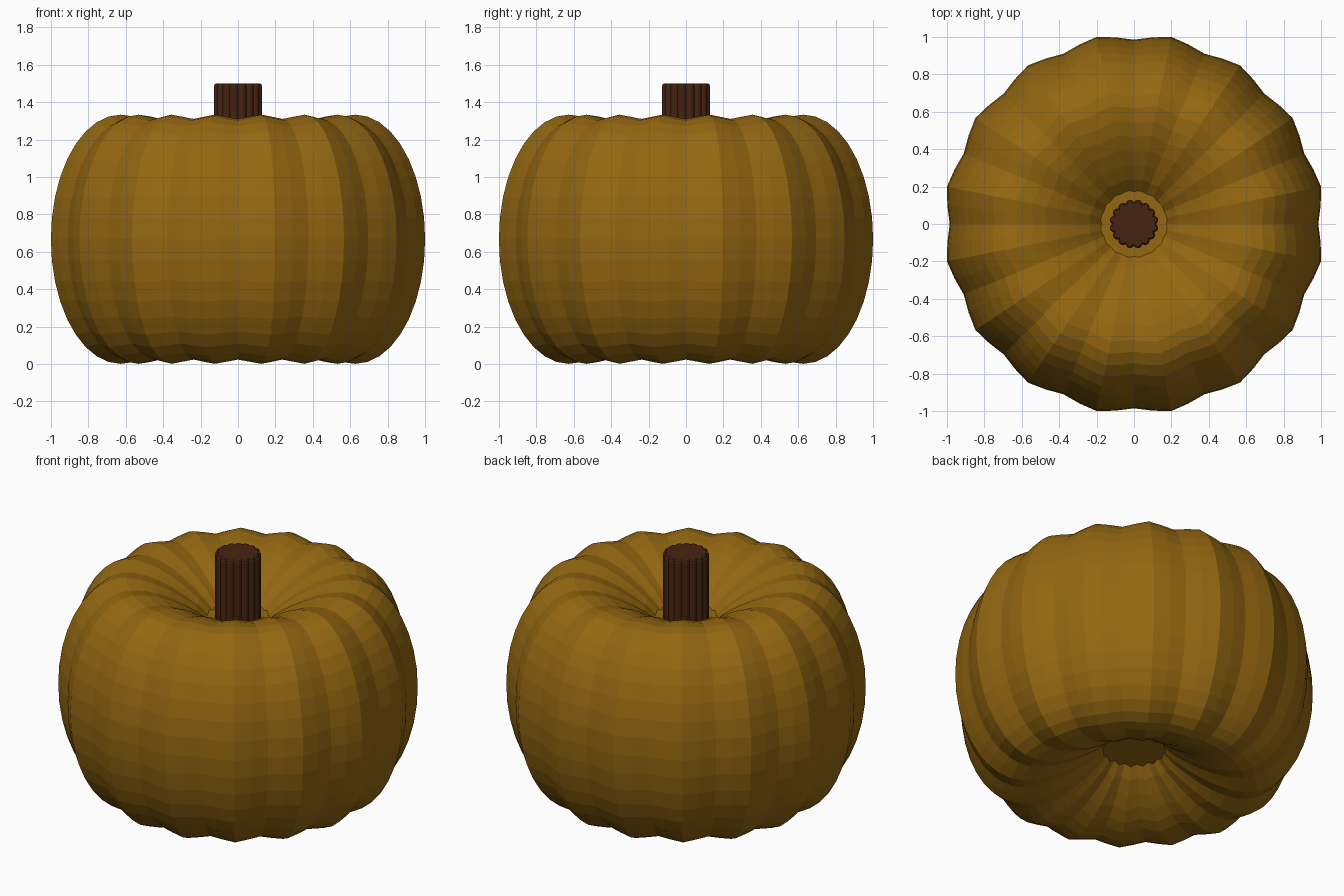
import bpy, bmesh, math

if "Cube" in bpy.data.objects:
    bpy.data.objects.remove(bpy.data.objects["Cube"])

LOBES = 16
MID_Z = 0.667


def material(name, color):
    m = bpy.data.materials.new(name)
    m.diffuse_color = (*color, 1)
    m.use_nodes = True
    m.node_tree.nodes["Principled BSDF"].inputs["Base Color"].default_value = m.diffuse_color
    return m


def lathe(name, rings, segments, mat):
    """Skin rings (functions of angle giving radius, height) and cap both ends."""
    bm = bmesh.new()
    loops = []
    for ring in rings:
        loop = []
        for i in range(segments):
            a = 2 * math.pi * i / segments
            r, z = ring(a)
            loop.append(bm.verts.new((r * math.cos(a), r * math.sin(a), z)))
        loops.append(loop)
    for lo, hi in zip(loops, loops[1:]):
        for i in range(segments):
            j = (i + 1) % segments
            bm.faces.new((lo[i], lo[j], hi[j], hi[i]))
    bm.faces.new(loops[0][::-1])
    bm.faces.new(loops[-1])
    bmesh.ops.recalc_face_normals(bm, faces=bm.faces)
    mesh = bpy.data.meshes.new(name)
    bm.to_mesh(mesh)
    bm.free()
    mesh.materials.append(mat)
    obj = bpy.data.objects.new(name, mesh)
    bpy.context.collection.objects.link(obj)
    return obj


orange = material("dull orange", (0.296, 0.136, 0.0056))
brown = material("dark brown", (0.061, 0.018, 0.006))


# Body: rounded outer wall with a dimple at top and bottom, ribbed by scaling
def body_ring(r, h):
    def ring(a):
        s = 1 - 0.017 * (1 + math.cos(LOBES * a))
        return r * s, MID_Z + h * s
    return ring


dimple = [(0.18, 0.437), (0.24, 0.495), (0.32, 0.55), (0.40, 0.597),
          (0.48, 0.633), (0.555, 0.655)]
wall = []
for k in range(19):
    t = math.radians(-90 + 10 * k)
    wall.append((0.64 + 0.38 * math.cos(t), 0.666 * math.sin(t)))
profile = [(r, -h) for r, h in dimple] + wall + dimple[::-1]
lathe("pumpkin_body", [body_ring(r, h) for r, h in profile], 64, orange)


# Stem: fluted column with a slightly rounded top edge
def stem_ring(scale, z):
    def ring(a):
        bulge = abs(math.sin(LOBES * a / 2))
        return scale * (0.117 + 0.014 * bulge), z
    return ring


lathe("stem", [stem_ring(1, 1.06), stem_ring(1, 1.485),
               stem_ring(0.97, 1.496), stem_ring(0.92, 1.5)], 96, brown)
